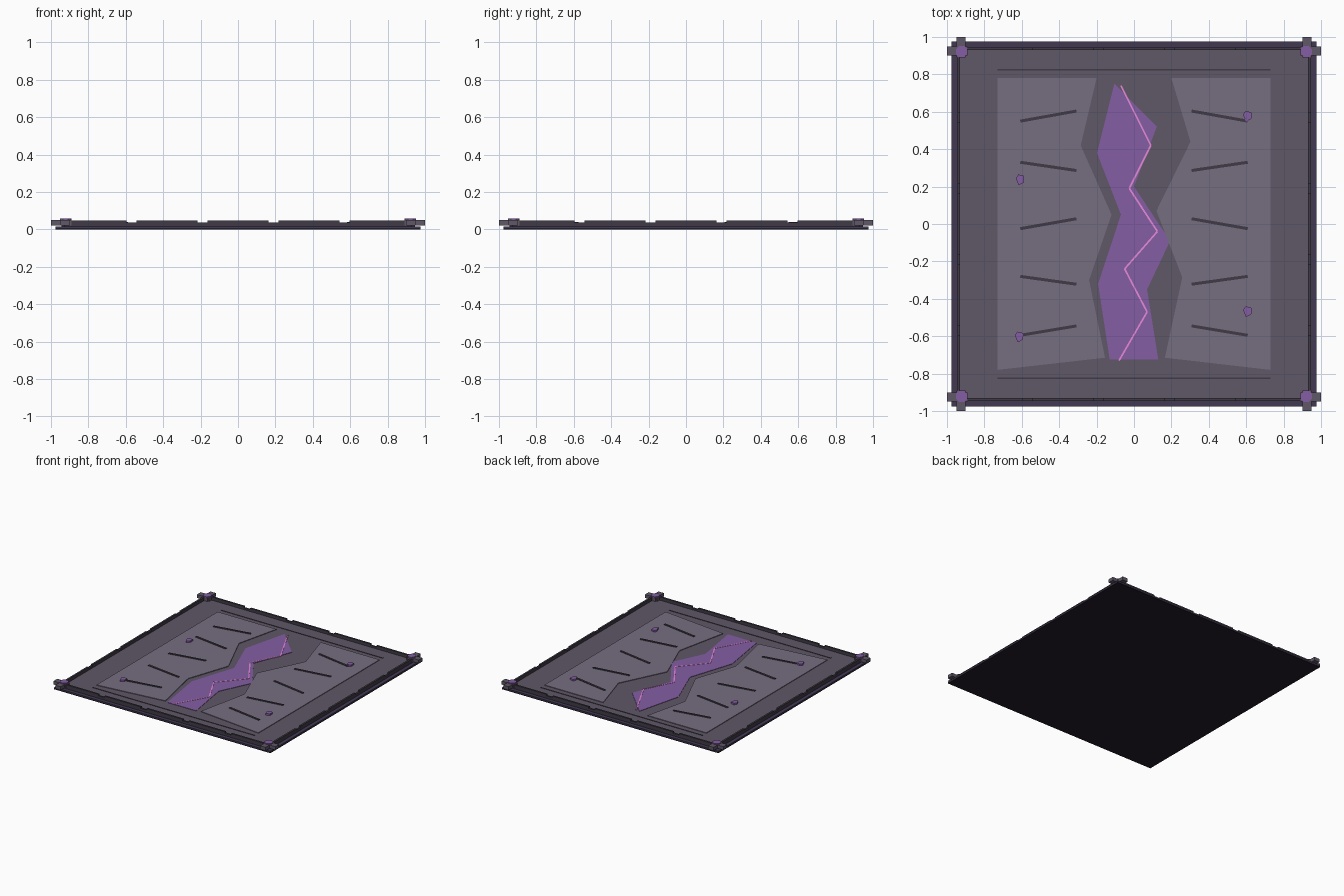
import bpy, bmesh, math
from mathutils import Vector

if "Cube" in bpy.data.objects:
    bpy.data.objects.remove(bpy.data.objects["Cube"])


def mat(name, r, g, b):
    m = bpy.data.materials.new(name)
    m.diffuse_color = (r, g, b, 1)
    m.use_nodes = True
    m.node_tree.nodes["Principled BSDF"].inputs["Base Color"].default_value = m.diffuse_color
    return m


DARK = mat("dark_base", 0.016, 0.012, 0.021)
EDGE = mat("edge_purple", 0.055, 0.04, 0.085)
DECK = mat("deck_stone", 0.115, 0.095, 0.135)
PLATE = mat("plate_stone", 0.18, 0.155, 0.215)
GROOVE = mat("groove", 0.05, 0.042, 0.06)
PURPLE = mat("crystal_purple", 0.23, 0.11, 0.37)
PINK = mat("glow_pink", 0.8, 0.25, 0.7)


def prism(name, pts, z0, z1, m):
    """Extrude a flat outline from z0 to z1."""
    bm = bmesh.new()
    f = bm.faces.new([bm.verts.new((x, y, z0)) for x, y in pts])
    r = bmesh.ops.extrude_face_region(bm, geom=[f])
    for v in r["geom"]:
        if isinstance(v, bmesh.types.BMVert):
            v.co.z = z1
    bmesh.ops.recalc_face_normals(bm, faces=bm.faces)
    me = bpy.data.meshes.new(name)
    bm.to_mesh(me)
    bm.free()
    me.materials.append(m)
    ob = bpy.data.objects.new(name, me)
    bpy.context.collection.objects.link(ob)
    return ob


def box(name, x0, x1, y0, y1, z0, z1, m):
    return prism(name, [(x0, y0), (x1, y0), (x1, y1), (x0, y1)], z0, z1, m)


def strip(name, a, b, w, z0, z1, m):
    a, b = Vector(a), Vector(b)
    d = (b - a).normalized()
    n = Vector((-d.y, d.x)) * w / 2
    return prism(name, [a - n, b - n, b + n, a + n], z0, z1, m)


# Stacked base slabs
box("base", -.975, .975, -.975, .975, 0, .008, DARK)
box("edge_ledge", -.975, .975, -.975, .975, .008, .016, EDGE)
box("deck", -.93, .93, -.93, .93, .016, .022, DECK)

# Segmented rim on all four sides
for s in (-1, 1):
    lo, hi = sorted((s * .93, s * .945))
    for i in range(-2, 3):
        c = i * .38
        box("rim_segment", c - .163, c + .163, lo, hi, .016, .048, GROOVE)
        box("rim_segment", lo, hi, c - .163, c + .163, .016, .048, GROOVE)
    box("rim_rail", -.93, .93, lo, hi, .016, .036, GROOVE)
    box("rim_rail", lo, hi, -.93, .93, .016, .036, GROOVE)

# Crossed corner brackets with octagonal studs
for sx in (-1, 1):
    for sy in (-1, 1):
        outline = [(.89, .9), (.9, .9), (.9, .89), (.948, .89), (.948, .9), (1, .9),
                   (1, .948), (.948, .948), (.948, 1), (.9, 1), (.9, .948), (.89, .948)]
        prism("corner_bracket", [(sx * x, sy * y) for x, y in outline], .022, .05, DECK)
        stud = [(sx * .922 + .033 * math.cos(math.pi * (k + .5) / 4),
                 sy * .922 + .033 * math.sin(math.pi * (k + .5) / 4)) for k in range(8)]
        prism("corner_stud", stud, .045, .058, PURPLE)

# Raised floor plates either side of the crack
prism("left_plate", [(-.73, .78), (-.2, .78), (-.285, .42), (-.12, .05),
                     (-.24, -.3), (-.155, -.715), (-.73, -.78)], .02, .027, PLATE)
prism("right_plate", [(.73, .78), (.2, .78), (.302, .44), (.12, .07),
                      (.258, -.285), (.165, -.715), (.73, -.78)], .02, .027, PLATE)

# Purple crack with a thin glowing vein
prism("crack", [(-.105, .75), (.122, .52), (0, .2), (.193, -.09), (.07, -.35), (.13, -.725),
                (-.13, -.725), (-.192, -.32), (-.07, .05), (-.198, .38)], .02, .025, PURPLE)
vein = [(-.07, .74), (.09, .42), (-.025, .19), (.125, -.04), (-.05, -.24), (.07, -.47), (-.08, -.73)]
for a, b in zip(vein, vein[1:]):
    strip("vein", a, b, .009, .022, .027, PINK)

# Slanted bars on the plates, and border lines
for y0, y1 in ((.55, .604), (.33, .286), (-.025, .028), (-.28, -.322), (-.595, -.545)):
    for s in (-1, 1):
        strip("plate_bar", (s * .608, y0), (s * .308, y1), .016, .025, .032, GROOVE)
for s in (-1, 1):
    box("border_line", -.73, .73, s * .825 - .004, s * .825 + .004, .02, .025, GROOVE)

# Small crystal chips
for x, y in ((-.61, .235), (.605, .575), (.605, -.47), (-.615, -.605)):
    chip = [(-.022, .01), (-.008, .03), (.022, .022), (.022, -.012), (-.006, -.028)]
    prism("crystal_chip", [(x + a, y + b) for a, b in chip], .025, .04, PURPLE)
